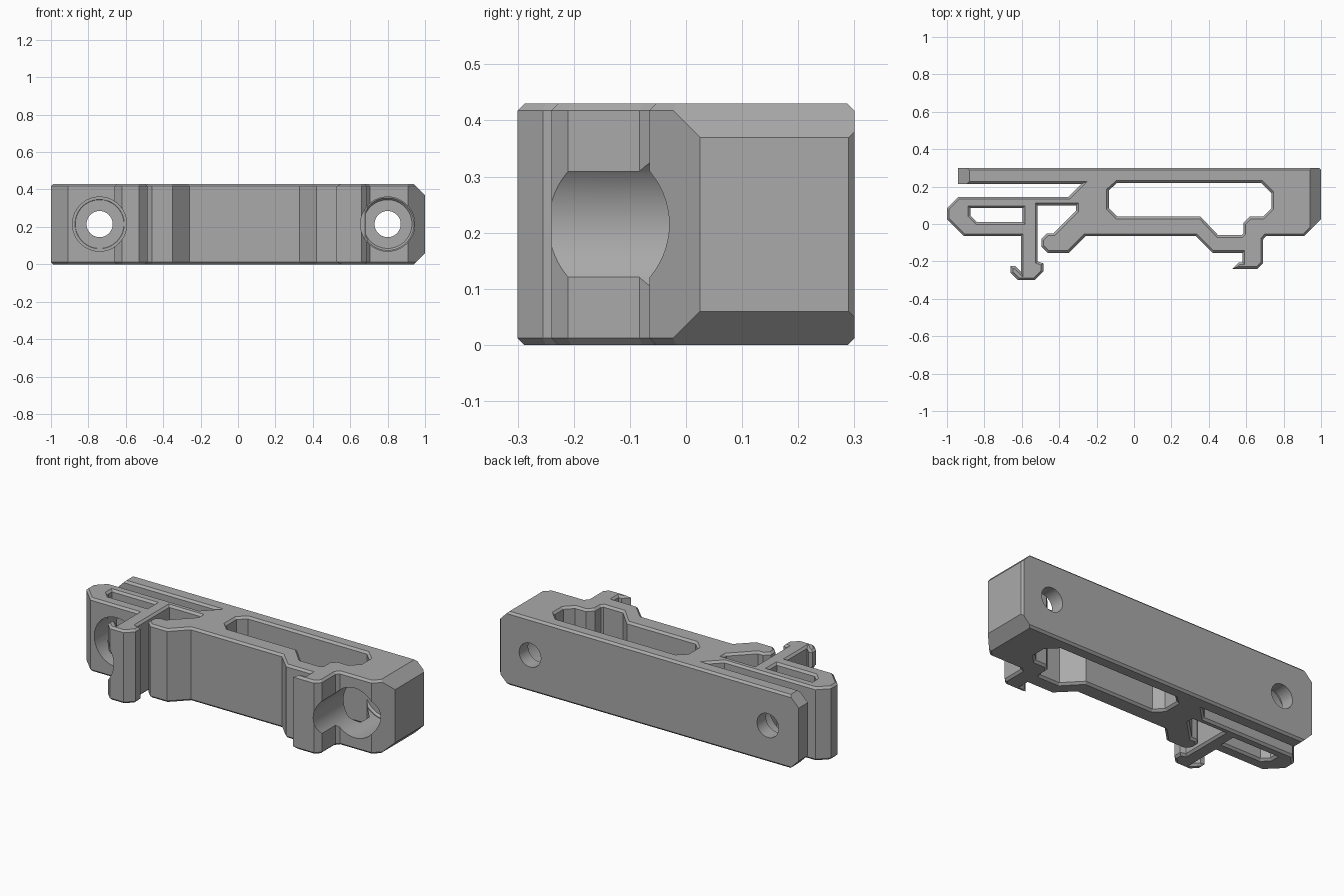
import bpy, bmesh, math
from mathutils import Matrix, Vector

old = bpy.data.objects.get("Cube")
if old:
    bpy.data.objects.remove(old, do_unlink=True)

HEIGHT, EDGE = 0.43, 0.012
MID = HEIGHT / 2

grey = bpy.data.materials.new("plain grey")
grey.use_nodes = True
colour = (0.4, 0.4, 0.4, 1)
grey.diffuse_color = colour
grey.node_tree.nodes["Principled BSDF"].inputs["Base Color"].default_value = colour

# Outline of back bar, body, two clips and the flexible arm
outline = [
    (-.94, .3), (.99, .3), (1, .29), (1, .025), (.91, -.065), (.705, -.065),
    (.69, -.083), (.69, -.21), (.66, -.24), (.525, -.24), (.56, -.205), (.58, -.205),
    (.58, -.155), (.42, -.155), (.33, -.065), (-.26, -.065), (-.35, -.155),
    (-.46, -.155), (-.495, -.12), (-.495, -.08), (-.465, -.05), (-.43, -.05),
    (-.31, .07), (-.31, .1), (-.515, .1), (-.515, -.2), (-.485, -.21),
    (-.485, -.255), (-.53, -.3), (-.62, -.3), (-.66, -.26), (-.66, -.225),
    (-.635, -.225), (-.605, -.255), (-.605, -.065), (-.91, -.065), (-1, .025),
    (-1, .085), (-.94, .145), (-.35, .145), (-.28, .215), (-.94, .215)]
body_slot = [
    (-.135, .18), (-.09, .22), (.68, .22), (.735, .165), (.735, .085), (.69, .04),
    (.62, .04), (.585, .005), (.585, -.05), (.575, -.06), (.45, -.06), (.355, .04),
    (-.09, .04), (-.135, .085)]
arm_slot = [(-.875, .085), (-.595, .085), (-.595, .01), (-.84, .01), (-.875, .045)]

# Filled curve with a chamfer along every top and bottom edge
curve = bpy.data.curves.new("rail_clamp", "CURVE")
curve.dimensions = "2D"
curve.fill_mode = "BOTH"
curve.extrude = MID - EDGE
curve.bevel_depth = EDGE
curve.bevel_resolution = 0
curve.offset = -EDGE
for points in (outline, body_slot, arm_slot):
    spline = curve.splines.new("POLY")
    spline.points.add(len(points) - 1)
    for p, (x, y) in zip(spline.points, points):
        p.co = (x, y, 0, 1)
    spline.use_cyclic_u = True
clamp = bpy.data.objects.new("rail_clamp", curve)
bpy.context.collection.objects.link(clamp)


def activate(obj):
    bpy.ops.object.select_all(action="DESELECT")
    obj.select_set(True)
    bpy.context.view_layer.objects.active = obj


activate(clamp)
bpy.ops.object.convert(target="MESH")
bm = bmesh.new()
bm.from_mesh(clamp.data)
bmesh.ops.remove_doubles(bm, verts=bm.verts, dist=0.0005)
bmesh.ops.translate(bm, verts=bm.verts, vec=(0, 0, MID))
bmesh.ops.recalc_face_normals(bm, faces=bm.faces)
bm.to_mesh(clamp.data)
bm.free()


def cut(name, build):
    """Subtract a temporary solid from the clamp."""
    bm = bmesh.new()
    build(bm)
    mesh = bpy.data.meshes.new(name)
    bm.to_mesh(mesh)
    bm.free()
    cutter = bpy.data.objects.new(name, mesh)
    cutter.hide_render = True
    bpy.context.collection.objects.link(cutter)
    activate(clamp)
    mod = clamp.modifiers.new(name, "BOOLEAN")
    mod.object, mod.operation, mod.solver = cutter, "DIFFERENCE", "EXACT"
    bpy.ops.object.modifier_apply(modifier=name)
    bpy.data.objects.remove(cutter, do_unlink=True)


def rod(x, y0, y1, r0, r1):
    def build(bm):
        place = Matrix.Translation((x, (y0 + y1) / 2, MID)) @ Matrix.Rotation(-math.pi / 2, 4, "X")
        bmesh.ops.create_cone(bm, cap_ends=True, segments=64, radius1=r0, radius2=r1,
                              depth=y1 - y0, matrix=place)
    return build


def corner(x, side, up, y0, y1):
    def build(bm):
        out = Vector((side, 0, up)).normalized()
        edge = Vector((x - side * .03, (y0 + y1) / 2, MID + up * (MID - .03)))
        place = (Matrix.Translation(edge + out * .15) @ Matrix.Rotation(math.pi / 4, 4, "Y")
                 @ Matrix.Diagonal((.3, y1 - y0, .3, 1)))
        bmesh.ops.create_cube(bm, size=1, matrix=place)
    return build


# Screw holes with wide head pockets
for x in (-.74, .8):
    cut("head_pocket", rod(x, -.4, .205, .145, .145))
    cut("pocket_floor", rod(x, .2, .217, .145, .13))
    cut("screw_hole", rod(x, .1, .4, .07, .07))

# Large corner chamfers on the right end and on the end of the back bar
for up in (-1, 1):
    cut("end_corner", corner(1, 1, up, -.4, .4))
    cut("bar_corner", corner(-.94, -1, up, .18, .4))

clamp.data.materials.clear()
clamp.data.materials.append(grey)
activate(clamp)
bpy.ops.object.shade_smooth_by_angle(angle=math.radians(25))
